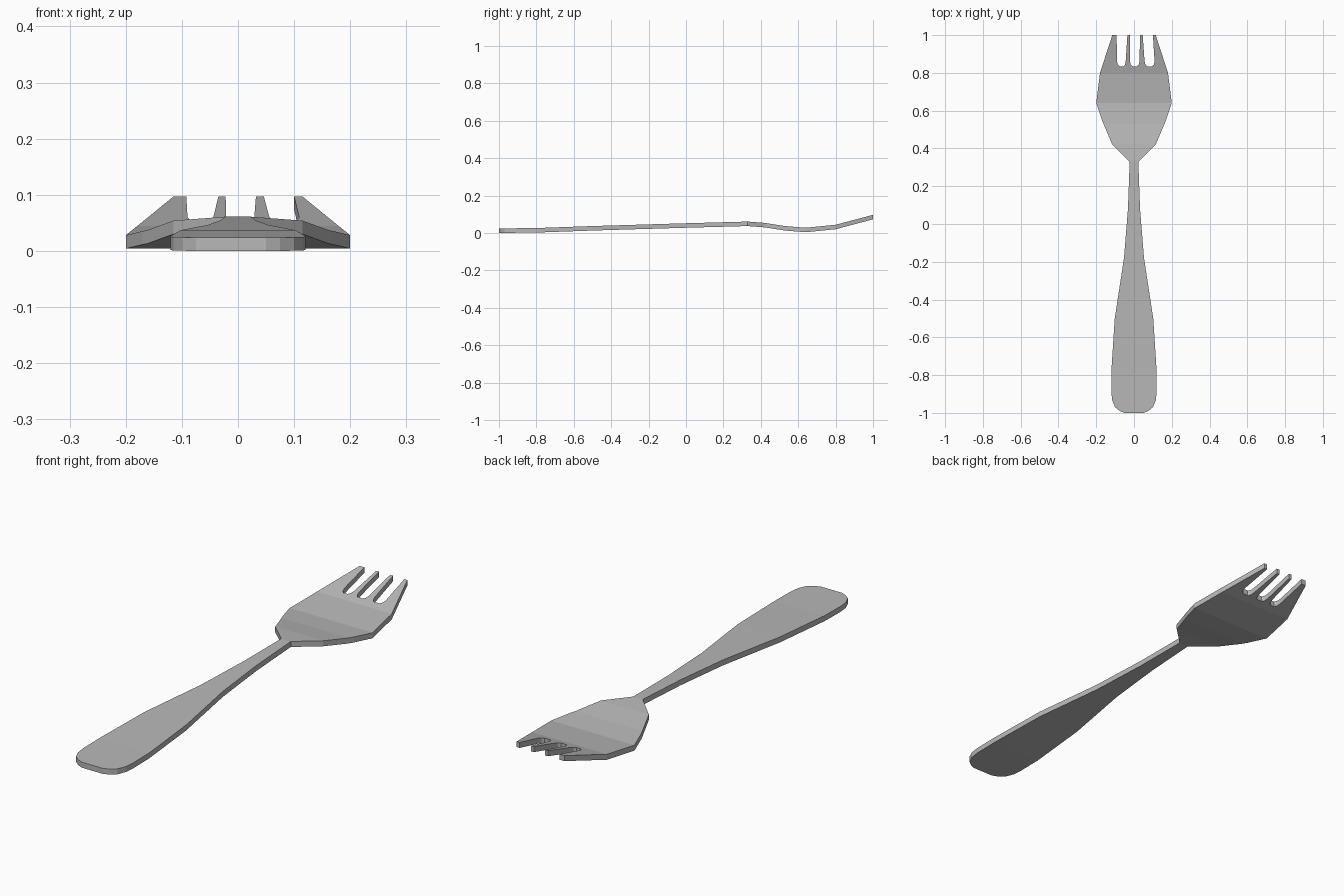
import bpy
import bmesh

cube = bpy.data.objects.get("Cube")
if cube:
    bpy.data.objects.remove(cube, do_unlink=True)

THICK = 0.024

# Half outline from the handle end to the outer tine tip (x, y)
side = [(0.05, -1), (0.075, -0.99), (0.1, -0.97), (0.115, -0.935), (0.12, -0.89),
        (0.12, -0.78), (0.102, -0.5), (0.053, -0.18), (0.032, 0.08), (0.023, 0.33),
        (0.115, 0.42), (0.17, 0.55), (0.2, 0.64), (0.18, 0.8), (0.115, 1)]

# Gaps between tines: left and right edges at the tip, then at the root
slots = [(0.046, 0.1, 0.056, 0.109),
         (-0.022, 0.032, -0.021, 0.029),
         (-0.092, -0.035, -0.09, -0.044)]

# Height of the upper surface along the length (y, z)
profile = [(-1, 0.024), (-0.78, 0.027), (-0.5, 0.037), (0, 0.052), (0.33, 0.061),
           (0.42, 0.054), (0.53, 0.037), (0.64, 0.028), (0.8, 0.044), (1, 0.097)]


def height(y):
    for (y0, z0), (y1, z1) in zip(profile, profile[1:]):
        if y <= y1:
            return z0 + (z1 - z0) * (y - y0) / (y1 - y0)
    return profile[-1][1]


def slot_points(tip_l, tip_r, root_l, root_r):
    """Rounded gap, traced from its right tip to its left tip."""
    c = 0.013
    return [(tip_r, 1), (root_r, 0.86), (root_r - c / 3, 0.843), (root_r - c, 0.835),
            (root_l + c, 0.835), (root_l + c / 3, 0.843), (root_l, 0.86), (tip_l, 1)]


# Flat outline, cut across at every bend
outline = list(side)
for s in slots:
    outline += slot_points(*s)
outline += [(-x, y) for x, y in reversed(side)]

bm = bmesh.new()
bm.faces.new([bm.verts.new((x, y, 0)) for x, y in outline])
for y, z in profile[1:-1]:
    bmesh.ops.bisect_plane(bm, geom=bm.verts[:] + bm.edges[:] + bm.faces[:],
                           plane_co=(0, y, 0), plane_no=(0, 1, 0), dist=0.0001)

# Bend the sheet and give it thickness
for v in bm.verts:
    v.co.z = height(v.co.y)
ext = bmesh.ops.extrude_face_region(bm, geom=bm.faces[:], use_keep_orig=True)
for v in ext["geom"]:
    if isinstance(v, bmesh.types.BMVert):
        v.co.z -= THICK
bmesh.ops.recalc_face_normals(bm, faces=bm.faces[:])

mesh = bpy.data.meshes.new("fork")
bm.to_mesh(mesh)
bm.free()
fork = bpy.data.objects.new("fork", mesh)
bpy.context.collection.objects.link(fork)

# Plain grey metal
steel = bpy.data.materials.new("steel grey")
steel.use_nodes = True
colour = (0.48, 0.48, 0.48, 1)
steel.diffuse_color = colour
steel.node_tree.nodes["Principled BSDF"].inputs["Base Color"].default_value = colour
mesh.materials.append(steel)
